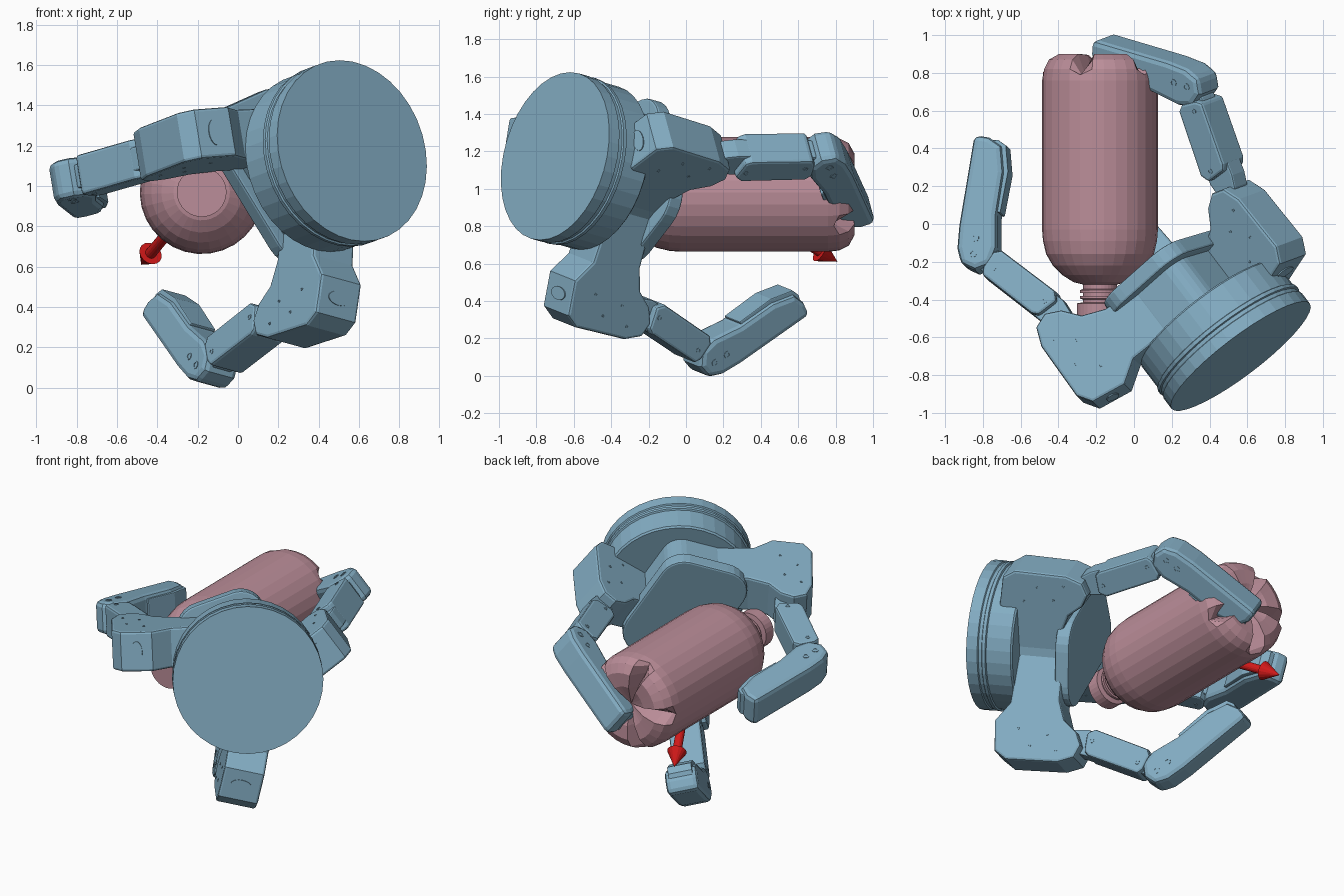
import bpy, bmesh, math
from mathutils import Vector as V
from mathutils.geometry import convex_hull_2d

if "Cube" in bpy.data.objects:
    bpy.data.objects.remove(bpy.data.objects["Cube"])


def material(name, rgb):
    m = bpy.data.materials.new(name)
    m.diffuse_color = (*rgb, 1)
    m.use_nodes = True
    m.node_tree.nodes["Principled BSDF"].inputs["Base Color"].default_value = m.diffuse_color
    return m


BLUE = material("blue_metal", (0.23, 0.42, 0.55))
PINK = material("pink_plastic", (0.50, 0.27, 0.32))
RED = material("red_paint", (0.65, 0.01, 0.01))

# Hand frame: D runs from the back of the wrist to the fingers, A across, B up
D = V((-0.59, 0.775, -0.22)).normalized()
A = V((0.797, 0.603, 0)).normalized()
A = (A - D * A.dot(D)).normalized()
B = A.cross(D)
WRIST = V((0.565, -0.70, 1.175))


def finish(bm, name, mat, bevel=0):
    bmesh.ops.recalc_face_normals(bm, faces=bm.faces)
    me = bpy.data.meshes.new(name)
    bm.to_mesh(me)
    bm.free()
    ob = bpy.data.objects.new(name, me)
    bpy.context.collection.objects.link(ob)
    me.materials.append(mat)
    if bevel:
        mod = ob.modifiers.new("bevel", "BEVEL")
        mod.width, mod.segments, mod.limit_method = bevel, 2, "ANGLE"
        mod.angle_limit = math.radians(50)
    return ob


def prism(name, pts, origin, ex, ey, ez, lo, hi, bevel=0, mat=BLUE):
    """Extrude a 2D outline along ez from lo to hi."""
    bm = bmesh.new()
    rings = [[bm.verts.new(origin + ex * x + ey * y + ez * h) for x, y in pts]
             for h in (lo, hi)]
    n = len(pts)
    for i in range(n):
        j = (i + 1) % n
        bm.faces.new((rings[0][i], rings[0][j], rings[1][j], rings[1][i]))
    bm.faces.new(rings[0])
    bm.faces.new(rings[1])
    return finish(bm, name, mat, bevel)


def lathe(name, prof, origin, axis, side, seg, mat, dent=None):
    """Spin a (radius, height) profile; dent may shift the height per vertex."""
    bm = bmesh.new()
    up = axis.cross(side)
    rings = []
    for k, (r, h) in enumerate(prof):
        if r == 0:
            rings.append([bm.verts.new(origin + axis * h)] * seg)
            continue
        ring = []
        for i in range(seg):
            a = 2 * math.pi * i / seg
            hh = h + (dent(k, i) if dent else 0)
            ring.append(bm.verts.new(origin + axis * hh + (side * math.cos(a) + up * math.sin(a)) * r))
        rings.append(ring)
    for p, q in zip(rings, rings[1:]):
        for i in range(seg):
            j = (i + 1) % seg
            bm.faces.new(list(dict.fromkeys((p[i], p[j], q[j], q[i]))))
    return finish(bm, name, mat)


# Wrist drum with stepped rings
lathe("wrist_drum", [(0, 0), (.460, 0), (.460, .07), (.452, .075), (.452, .095),
                     (.460, .10), (.460, .12), (.45, .125), (.45, .28), (.44, .29), (0, .29)],
      WRIST, D, A, 36, BLUE)


# Palm plate on its column
def blob(scale):
    pts = []
    for u, v, r in [(-.25, .20, .16), (-.02, .29, .15), (.16, -.1, .19), (.03, -.28, .16)]:
        for i in range(24):
            a = math.tau * i / 24
            pts.append(V(((u + r * math.cos(a)) * scale, (v + r * math.sin(a)) * scale)))
    return [tuple(pts[i]) for i in convex_hull_2d(pts)]


prism("palm_column", blob(.8), WRIST, A, B, D, .27, .55)
prism("palm_plate", blob(1), WRIST, A, B, D, .54, .63, .012)

# Finger outlines: (along D, outward)
KNUCKLE = [(.57, .12), (.285, .12), (.28, .46), (.20, .58), (.23, .77), (.31, .82), (.64, .81),
           (.74, .77), (.77, .69), (.73, .61), (.64, .54), (.59, .42)]
LINK_CORE = [(.68, .58), (.78, .57), (1.20, .68), (1.30, .74), (1.30, .82), (1.18, .82), (.75, .73), (.68, .70)]
LINK_BODY = [(.84, .575), (.79, .60), (.79, .72), (.82, .745), (1.15, .83), (1.18, .80), (1.21, .71), (1.19, .67)]
FINGERTIP = [(1.17, .76), (1.195, .845), (1.27, .885), (1.35, .85), (1.44, .77), (1.76, .435), (1.775, .41),
             (1.72, .36), (1.64, .335), (1.52, .41), (1.36, .575), (1.22, .68)]
PAD = [(1.38, .57), (1.53, .42), (1.64, .345), (1.71, .37), (1.68, .33), (1.63, .315), (1.51, .39), (1.36, .555)]
PIVOT = (.75, .66)


def finger(name, degrees, shift, out, drop=0, joint=PIVOT, bend=0):
    """drop pulls the knuckle in; the links move to joint and swing by bend."""
    a = math.radians(degrees)
    E = A * math.cos(a) + B * math.sin(a)
    W = B * math.cos(a) - A * math.sin(a)
    O = WRIST + W * shift + E * out
    c, s = math.cos(math.radians(bend)), math.sin(math.radians(bend))

    def move(p, linked):
        if not linked:
            return (p[0] - drop * .1, p[1] - drop)
        x, y = p[0] - PIVOT[0], p[1] - PIVOT[1]
        return (joint[0] + x * c - y * s, joint[1] + x * s + y * c)

    for part, pts, w, bev in [("knuckle", KNUCKLE, .125, .015), ("link_core", LINK_CORE, .06, .01),
                              ("link_body", LINK_BODY, .10, .015), ("fingertip", FINGERTIP, .10, .03),
                              ("pad", PAD, .075, .005)]:
        prism(f"{name}_{part}", [move(p, part != "knuckle") for p in pts], O, D, E, W, -w, w, bev)
    # screws on both sides and the oval cover on the knuckle's back
    for side in (1, -1):
        for t, r, w, rad in [(1.27, .80, .1, .02), (1.33, .74, .1, .02), (.83, .65, .1, .014),
                             (1.14, .76, .1, .014), (.45, .72, .125, .008), (.55, .64, .125, .008),
                             (.62, .74, .125, .008), (.36, .62, .125, .008)]:
            t, r = move((t, r), w < .11)
            lathe(f"{name}_screw", [(rad, -.01), (rad, .003), (rad * .6, .003), (rad * .6, -.002), (0, -.002)],
                  O + D * t + E * r + W * w * side, W * side, D, 10, BLUE)
    along = (D * .03 + E * .19).normalized()
    oval = [(.065 * math.cos(i * math.tau / 20), .035 * math.sin(i * math.tau / 20)) for i in range(20)]
    t, r = move((.215, .675), False)
    prism(f"{name}_oval_cover", oval, O + D * t + E * r, W, along, W.cross(along), -.006, .006)


finger("left_finger", 182, -.165, -.01)
finger("lower_finger", -103, .12, .018)
finger("right_finger", 36, -.165, .02, .25, (.76, .505), 8)

# Bottle lying along y, with a five-petal base
Y = V((0, 1, 0))
body = [(0, -.5), (.123, -.5), (.123, -.42), (.09, -.415), (.09, -.40), (.107, -.395), (.107, -.38),
        (.09, -.38), (.09, -.365), (.107, -.365), (.107, -.35), (.09, -.345), (.09, -.32),
        (.14, -.308), (.20, -.27), (.25, -.22), (.285, -.16), (.302, -.09), (.307, -.03),
        (.307, .76), (.30, .82), (.275, .87), (.22, .90), (.13, .895), (0, .84)]
DENTS = {20: -.03, 21: -.085, 22: -.115, 23: -.07}
# ring index 0 points to the notch seen from above
notch = V((math.cos(math.radians(110)), 0, math.sin(math.radians(110))))
lathe("bottle", body, V((-.18, 0, .97)), Y, notch, 30, PINK,
      lambda k, i: DENTS.get(k, 0) if i % 6 == 0 else 0)

# Red direction arrow from the middle of the bottle
start, tip = V((-.18, .20, .97)), V((-.48, .81, .61))
aim = tip - start
n = aim.length
aim.normalize()
lathe("arrow", [(0, 0), (.028, 0), (.028, n - .12), (.06, n - .12), (0, n)],
      start, aim, aim.orthogonal().normalized(), 16, RED)
